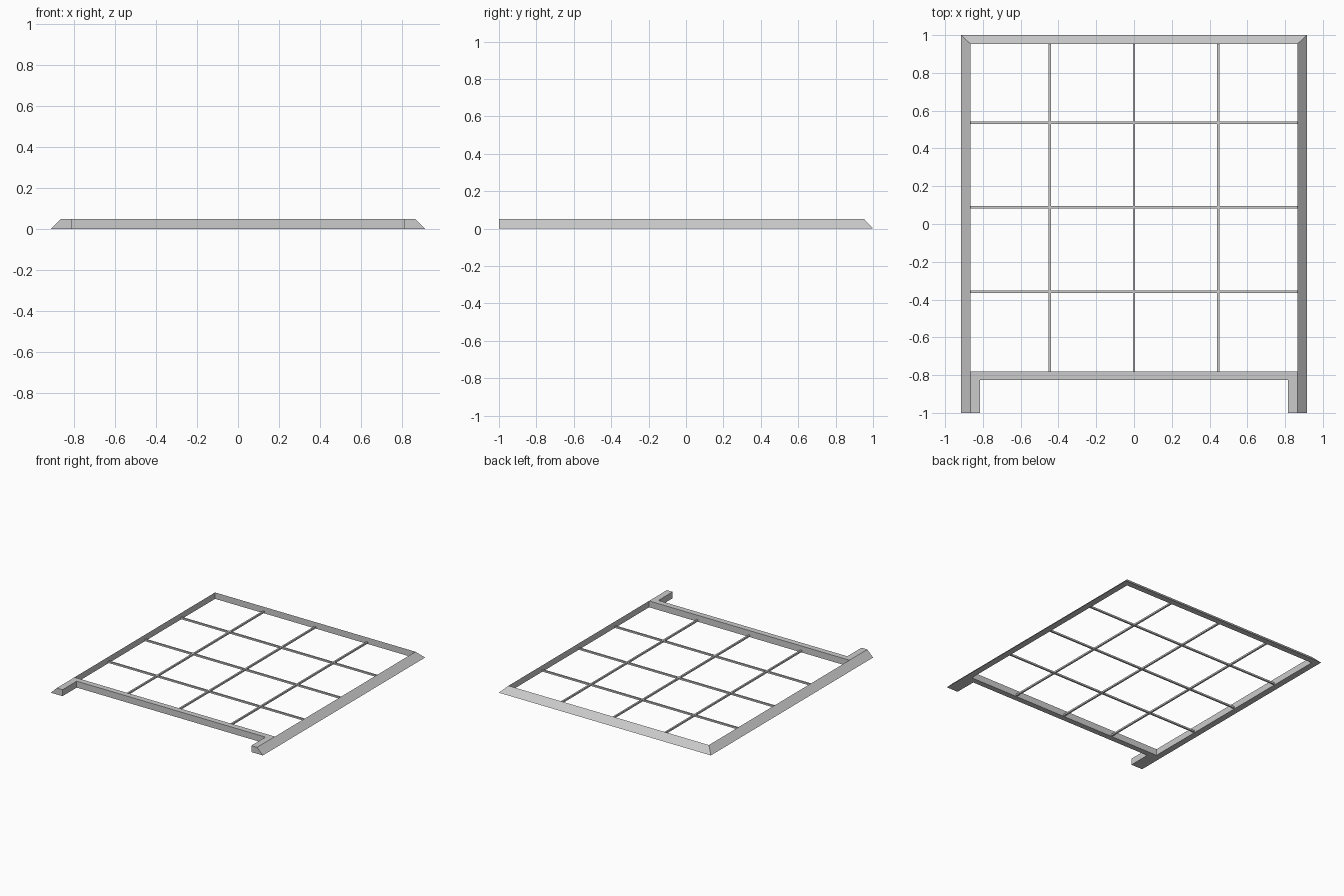
import bpy, bmesh
from mathutils import Vector

if "Cube" in bpy.data.objects:
    bpy.data.objects.remove(bpy.data.objects["Cube"])

H = 0.05             # frame height
X0, X1 = 0.915, 0.865  # outer foot and inner wall of the side rails
Y0, Y1 = 1.0, 0.953    # outer foot and inner wall of the back rail

grey = bpy.data.materials.new("grey paint")
grey.diffuse_color = (0.6, 0.6, 0.6, 1)
grey.use_nodes = True
grey.node_tree.nodes["Principled BSDF"].inputs["Base Color"].default_value = grey.diffuse_color


def loft(name, start, end):
    """Solid between two matching end outlines."""
    bm = bmesh.new()
    a = [bm.verts.new(p) for p in start]
    b = [bm.verts.new(p) for p in end]
    n = len(a)
    bm.faces.new(a)
    bm.faces.new(b[::-1])
    for i in range(n):
        j = (i + 1) % n
        bm.faces.new((a[i], b[i], b[j], a[j]))
    bmesh.ops.recalc_face_normals(bm, faces=bm.faces)
    mesh = bpy.data.meshes.new(name)
    bm.to_mesh(mesh)
    bm.free()
    mesh.materials.append(grey)
    obj = bpy.data.objects.new(name, mesh)
    bpy.context.collection.objects.link(obj)
    return obj


def box(name, x0, x1, y0, y1, z0, z1):
    def ring(z):
        return [(x0, y0, z), (x1, y0, z), (x1, y1, z), (x0, y1, z)]
    return loft(name, ring(z0), ring(z1))


for s, side in ((-1, "left"), (1, "right")):
    # Sloped side rail, mitred at the back
    loft(side + "_rail",
         [(s * X0, -1, 0), (s * X1, -1, 0), (s * X1, -1, H)],
         [(s * X0, Y0, 0), (s * X1, Y1, 0), (s * X1, Y1, H)])
    # Flat-topped horn reaching past the front bar
    box(side + "_horn", *sorted((s * 0.815, s * X1)), -1, -0.825, 0, H)

# Sloped back rail with mitred ends
loft("back_rail",
     [(-X0, Y0, 0), (-X1, Y1, 0), (-X1, Y1, H)],
     [(X0, Y0, 0), (X1, Y1, 0), (X1, Y1, H)])

# Front bar between the side rails
box("front_bar", -X1, X1, -0.825, -0.78, 0, H)

# Thin glazing bars
W, Z0, Z1 = 0.0065, 0.004, 0.017
for i in (-1, 0, 1):
    x, y = i * 0.447, 0.088 + i * 0.447
    box("long_glazing_bar", x - W, x + W, -0.78, Y1, Z0, Z1)
    box("cross_glazing_bar", -X1, X1, y - W, y + W, Z0, Z1)
